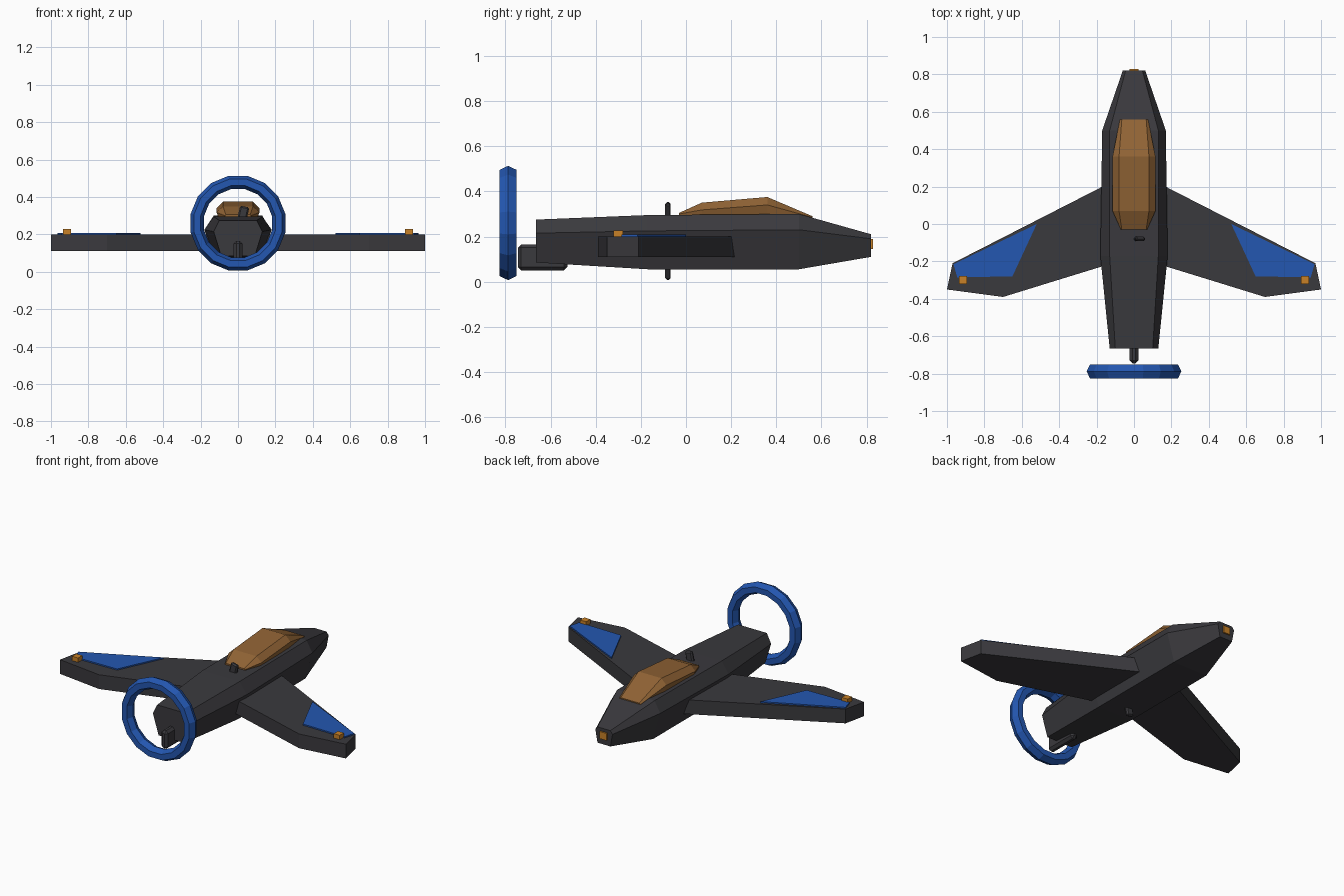
import bpy, bmesh, math
from mathutils import Matrix, Vector

if "Cube" in bpy.data.objects:
    bpy.data.objects.remove(bpy.data.objects["Cube"])


def material(name, rgb):
    m = bpy.data.materials.new(name)
    m.use_nodes = True
    m.diffuse_color = (*rgb, 1)
    m.node_tree.nodes["Principled BSDF"].inputs["Base Color"].default_value = (*rgb, 1)
    return m


GREY = material("dark grey", (0.042, 0.041, 0.047))
BLUE = material("blue", (0.017, 0.095, 0.44))
GLASS = material("amber glass", (0.28, 0.125, 0.035))
LAMP = material("orange lamp", (0.58, 0.22, 0.02))


def finish(name, bm, mat):
    bmesh.ops.recalc_face_normals(bm, faces=bm.faces)
    mesh = bpy.data.meshes.new(name)
    bm.to_mesh(mesh)
    bm.free()
    mesh.materials.append(mat)
    obj = bpy.data.objects.new(name, mesh)
    bpy.context.collection.objects.link(obj)
    return obj


def loft(name, loops, mat, closed=False):
    """Skin a row of equal-length point loops, capped unless closed."""
    bm = bmesh.new()
    rings = [[bm.verts.new(p) for p in loop] for loop in loops]
    pairs = list(zip(rings, rings[1:]))
    if closed:
        pairs.append((rings[-1], rings[0]))
    else:
        bm.faces.new(rings[0])
        bm.faces.new(rings[-1])
    n = len(rings[0])
    for a, b in pairs:
        for i in range(n):
            j = (i + 1) % n
            bm.faces.new((a[i], a[j], b[j], b[i]))
    return finish(name, bm, mat)


def slab(name, outline, z0, z1, mat, side=1):
    return loft(name, [[(side * x, y, z) for x, y in outline] for z in (z0, z1)], mat)


def box(name, centre, size, mat, bevel=0):
    bm = bmesh.new()
    bmesh.ops.create_cube(bm, size=1, matrix=Matrix.Translation(centre) @ Matrix.Diagonal((*size, 1)))
    if bevel:
        bmesh.ops.bevel(bm, geom=bm.edges[:], offset=bevel, segments=1, affect='EDGES')
    return finish(name, bm, mat)


def hex_section(y, top, mid, low):
    """Six-sided section from (half width, height) pairs."""
    half = [top, mid, low]
    return [(w, y, z) for w, z in half] + [(-w, y, z) for w, z in reversed(half)]


# Fuselage, nose towards +y
loft("fuselage", [
    hex_section(-0.665, (0.10, 0.275), (0.13, 0.215), (0.09, 0.085)),
    hex_section(-0.17, (0.13, 0.295), (0.18, 0.225), (0.12, 0.055)),
    hex_section(0.50, (0.13, 0.30), (0.17, 0.23), (0.12, 0.055)),
    hex_section(0.82, (0.045, 0.21), (0.06, 0.19), (0.045, 0.11)),
], GREY)

# Canopy
loft("canopy", [
    hex_section(-0.03, (0.065, 0.305), (0.07, 0.30), (0.07, 0.285)),
    hex_section(0.07, (0.08, 0.35), (0.115, 0.318), (0.10, 0.28)),
    hex_section(0.36, (0.08, 0.375), (0.115, 0.34), (0.10, 0.28)),
    hex_section(0.56, (0.065, 0.29), (0.075, 0.285), (0.07, 0.26)),
], GLASS)

# Wings with top panels and tip lamps
wing = [(0.10, 0.235), (0.97, -0.21), (1.0, -0.35), (0.70, -0.39), (0.10, -0.205)]
panel = [(0.52, 0.0), (0.965, -0.215), (0.945, -0.285), (0.65, -0.28)]
for label, side in (("left", 1), ("right", -1)):
    slab(label + "_wing", wing, 0.11, 0.20, GREY, side)
    slab(label + "_wing_panel", panel, 0.199, 0.208, BLUE, side)
    box(label + "_wing_lamp", (side * 0.915, -0.30, 0.21), (0.042, 0.042, 0.035), LAMP)

# Nose lamp
box("nose_lamp", (0, 0.82, 0.167), (0.048, 0.018, 0.045), LAMP)

# Ring at the tail, hexagonal in section
ring = []
for i in range(16):
    a = math.tau * (i + 0.5) / 16
    loop = []
    for k in range(6):
        b = math.tau * k / 6
        r = 0.222 + 0.036 * math.cos(b)
        loop.append((r * math.cos(a), -0.788 + 0.043 * math.sin(b), 0.26 + r * math.sin(a)))
    ring.append(loop)
loft("tail_ring", ring, BLUE, closed=True)

# Strut below the tail
box("tail_strut", (0, -0.635, 0.108), (0.046, 0.22, 0.115), GREY, 0.015)

# Crossed rods through the body, only their tips showing
for label, tilt in (("upright_rod", 12), ("cross_rod", -78)):
    rod = box(label, (0, 0, 0), (0.05, 0.024, 0.345), GREY, 0.008)
    rod.data.transform(Matrix.Translation(Vector((0, -0.08, 0.18)))
                       @ Matrix.Rotation(math.radians(tilt), 4, 'Y'))
